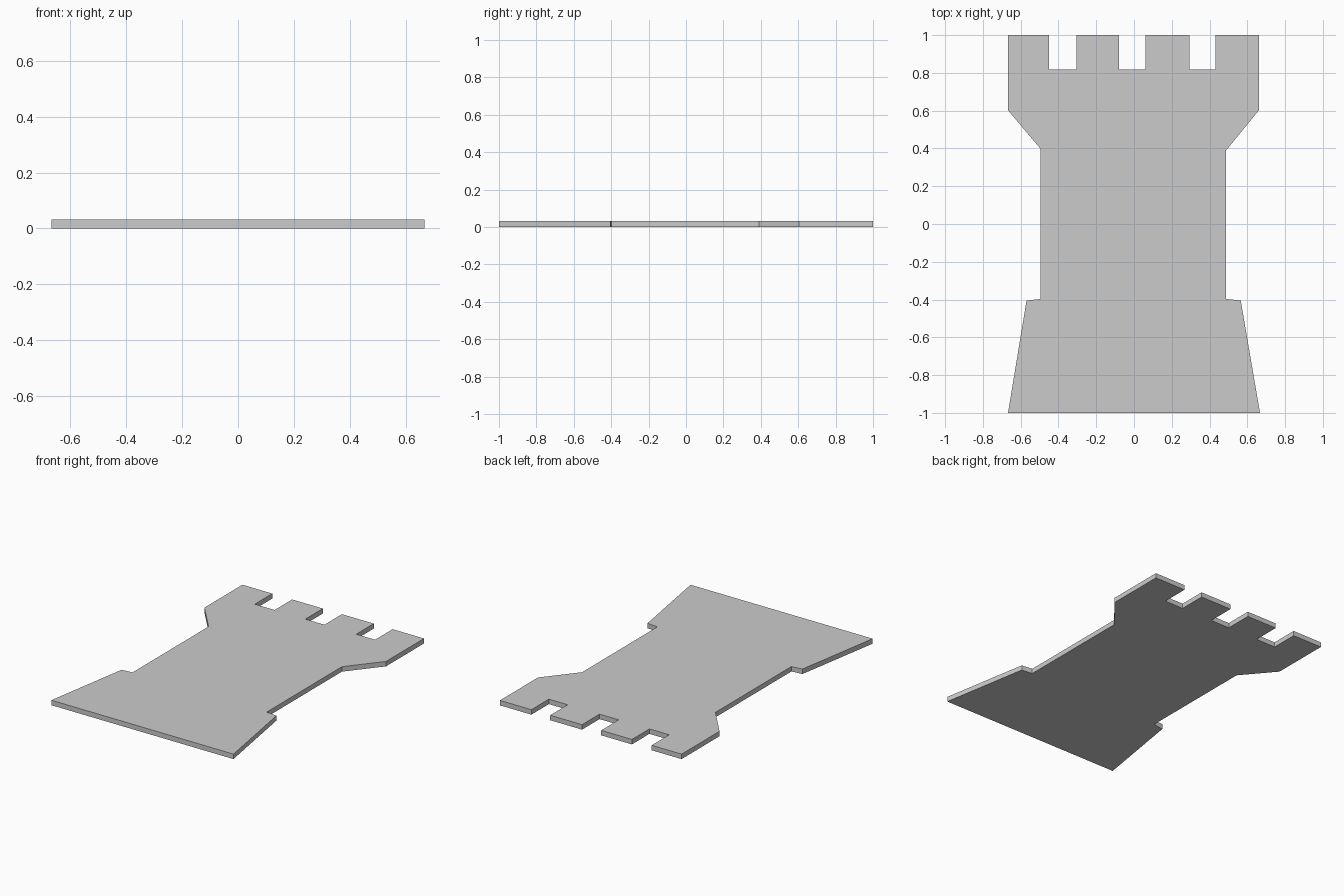
import bpy
import bmesh

if "Cube" in bpy.data.objects:
    bpy.data.objects.remove(bpy.data.objects["Cube"])

THICKNESS = 0.033
TOP, NOTCH_FLOOR = 1.0, 0.817

# Right side of the tower, from the base up to the flared head
right_side = [(0.667, -1.0), (0.565, -0.405), (0.488, -0.397),
              (0.488, 0.39), (0.662, 0.603), (0.662, TOP)]
# Left side, from the head down to the base
left_side = [(-0.668, TOP), (-0.668, 0.603), (-0.494, 0.397),
             (-0.494, -0.397), (-0.569, -0.405), (-0.667, -1.0)]

# Battlement notches (right edge, left edge), right to left
battlements = []
for right, left in [(0.432, 0.294), (0.061, -0.079), (-0.304, -0.449)]:
    battlements += [(right, TOP), (right, NOTCH_FLOOR),
                    (left, NOTCH_FLOOR), (left, TOP)]

# Fill the outline and extrude it into a flat plate
bm = bmesh.new()
outline = right_side + battlements + left_side
base = bm.faces.new([bm.verts.new((x, y, 0)) for x, y in outline])
extruded = bmesh.ops.extrude_face_region(bm, geom=[base], use_keep_orig=True)
top_verts = [g for g in extruded["geom"] if isinstance(g, bmesh.types.BMVert)]
bmesh.ops.translate(bm, verts=top_verts, vec=(0, 0, THICKNESS))
bmesh.ops.recalc_face_normals(bm, faces=bm.faces)

mesh = bpy.data.meshes.new("tower_plate")
bm.to_mesh(mesh)
bm.free()
bpy.context.collection.objects.link(bpy.data.objects.new("tower_plate", mesh))
